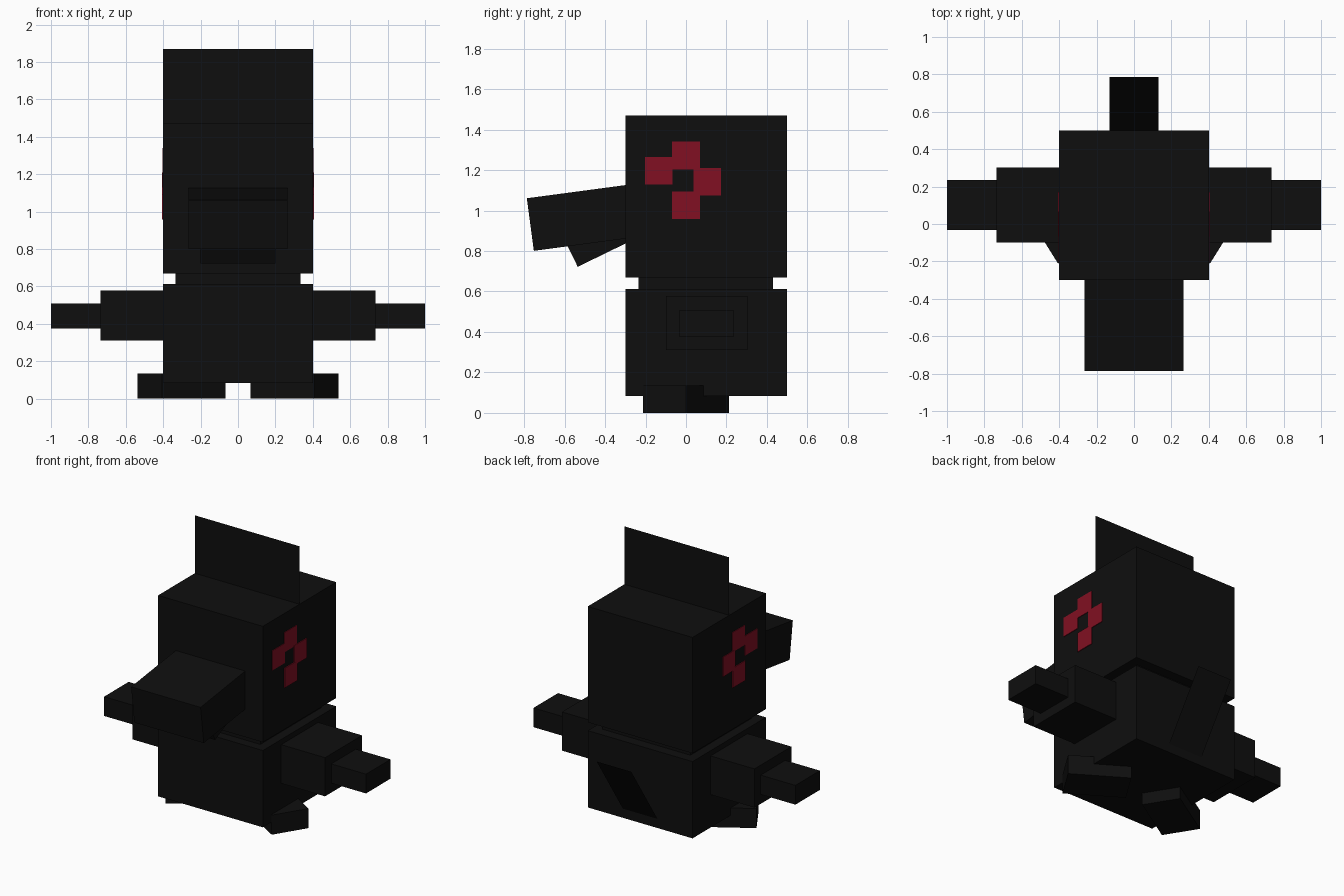
import bpy, math
from mathutils import Matrix, Vector

if "Cube" in bpy.data.objects:
    bpy.data.objects.remove(bpy.data.objects["Cube"])


def material(name, rgb):
    m = bpy.data.materials.new(name)
    m.diffuse_color = (*rgb, 1)
    m.use_nodes = True
    m.node_tree.nodes["Principled BSDF"].inputs["Base Color"].default_value = m.diffuse_color
    return m


black = material("soot black", (0.0045, 0.0045, 0.0045))
red = material("dark red", (0.22, 0.005, 0.016))


def make(name, verts, faces, mat=black):
    me = bpy.data.meshes.new(name)
    me.from_pydata(verts, [], faces)
    me.materials.append(mat)
    ob = bpy.data.objects.new(name, me)
    bpy.context.collection.objects.link(ob)
    return ob


BOX = [(0, 2, 3, 1), (4, 5, 7, 6), (0, 1, 5, 4), (2, 6, 7, 3), (0, 4, 6, 2), (1, 3, 7, 5)]


def box(name, xs, ys, zs, mat=black, turn=0):
    """Box from its ranges, turned around its own vertical axis."""
    xs, ys = sorted(xs), sorted(ys)
    c = Vector((sum(xs) / 2, sum(ys) / 2, 0))
    rot = Matrix.Rotation(turn, 3, 'Z')
    verts = [rot @ (Vector((x, y, z)) - c) + c for z in zs for y in ys for x in xs]
    return make(name, verts, BOX, mat)


def tilted_box(name, half_width, tip, length, height, angle):
    """Box whose lower front edge is at tip (y, z), rising backwards by angle."""
    a = math.radians(angle)
    along = Vector((0, math.cos(a), math.sin(a)))
    up = Vector((0, -math.sin(a), math.cos(a)))
    base = Vector((0, *tip))
    verts = [base + up * h + along * d + Vector((x, 0, 0))
             for h in (0, height) for d in (0, length) for x in (-half_width, half_width)]
    return make(name, verts, BOX)


def sheet(name, half_width, start, end):
    """Thin flat sheet between two (y, z) points."""
    w = half_width
    return make(name, [(-w, *start), (w, *start), (w, *end), (-w, *end)], [(0, 1, 2, 3)])


# Trunk and head
box("body", (-0.4, 0.4), (-0.3, 0.5), (0.083, 0.613))
box("neck", (-0.335, 0.335), (-0.235, 0.43), (0.60, 0.68))
box("head", (-0.4, 0.4), (-0.3, 0.5), (0.67, 1.47))

# Snout and open lower jaw
tilted_box("snout", 0.265, (-0.752, 0.801), 0.53, 0.262, 7.6)
tilted_box("lower_jaw", 0.2, (-0.535, 0.722), 0.36, 0.13, 26)

# Flat crest and tail
sheet("crest", 0.4, (0.1, 1.47), (0.1, 1.87))
sheet("tail", 0.132, (0.5, 0.146), (0.785, 0.58))

# Paired parts
for side, s in (("left", -1), ("right", 1)):
    box(side + "_arm", (s * 0.39, s * 0.735), (-0.1, 0.303), (0.31, 0.577))
    box(side + "_hand", (s * 0.73, s), (-0.032, 0.235), (0.375, 0.508))
    box(side + "_foot", (s * 0.1025, s * 0.5025), (-0.125, 0.125), (0, 0.135),
        turn=-s * math.radians(32))
    # Four square petals painted on the side of the head
    for i, (y, z) in enumerate([(0, 1.272), (-0.135, 1.197), (0.104, 1.142), (0, 1.026)]):
        lift = 0.404 + 0.0005 * i
        box(f"{side}_petal_{i + 1}", (s * 0.398, s * lift),
            (y - 0.068, y + 0.068), (z - 0.068, z + 0.068), red)
